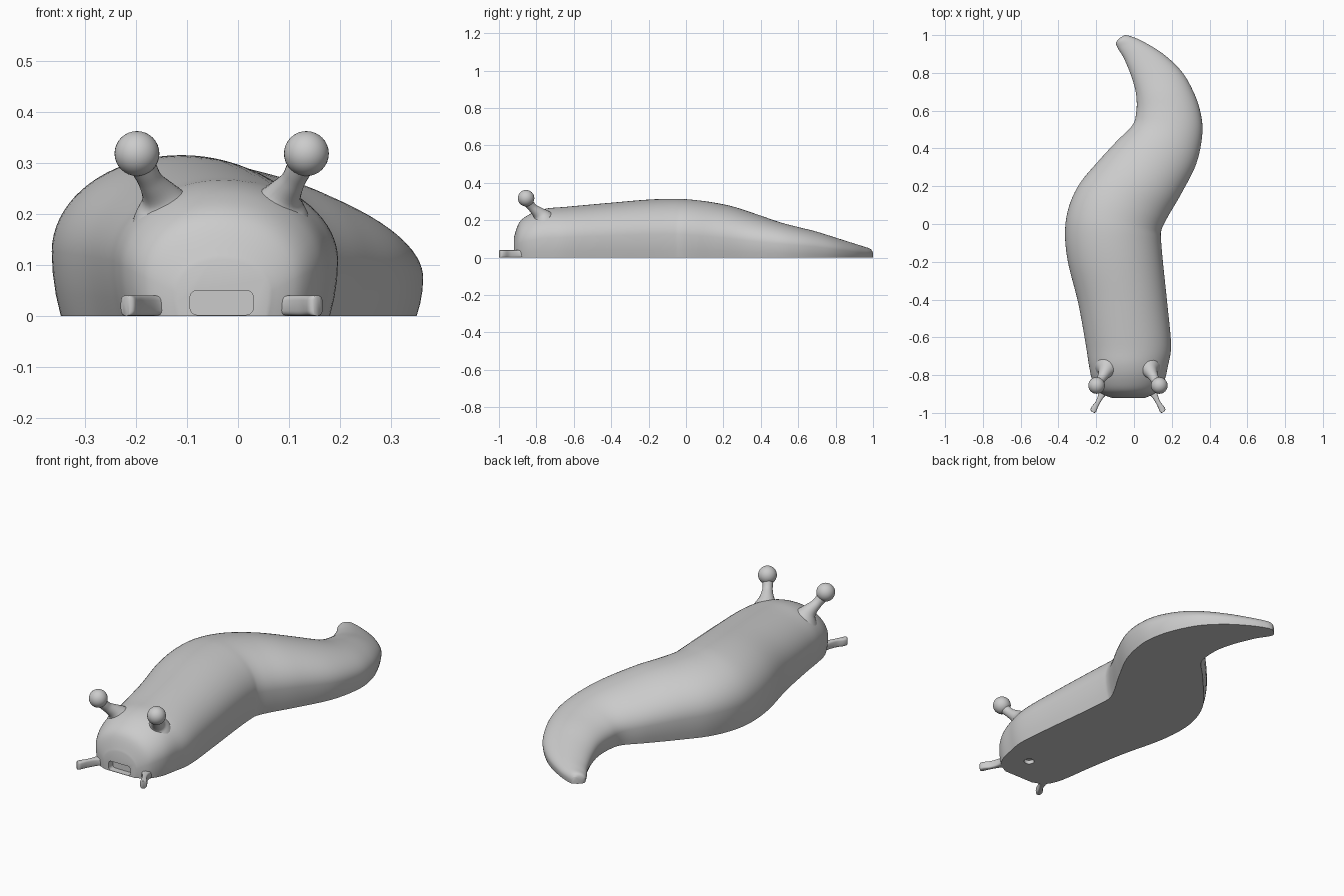
import bpy, bmesh, math
from mathutils import Vector

if "Cube" in bpy.data.objects:
    bpy.data.objects.remove(bpy.data.objects["Cube"])

GREY = (0.6, 0.6, 0.6, 1)
skin = bpy.data.materials.new("grey skin")
skin.use_nodes = True
skin.diffuse_color = GREY
skin.node_tree.nodes["Principled BSDF"].inputs["Base Color"].default_value = GREY
MID = -0.032  # head centre line


def finish(obj, angle=50):
    bpy.ops.object.select_all(action="DESELECT")
    obj.select_set(True)
    bpy.context.view_layer.objects.active = obj
    bpy.ops.object.shade_smooth_by_angle(angle=math.radians(angle))


def make(name, bm):
    bmesh.ops.recalc_face_normals(bm, faces=bm.faces)
    mesh = bpy.data.meshes.new(name)
    bm.to_mesh(mesh)
    bm.free()
    mesh.materials.append(skin)
    obj = bpy.data.objects.new(name, mesh)
    bpy.context.collection.objects.link(obj)
    return obj


def loft(name, rings):
    bm = bmesh.new()
    loops = [[bm.verts.new(p) for p in ring] for ring in rings]
    n = len(loops[0])
    for a, b in zip(loops, loops[1:]):
        for i in range(n):
            j = (i + 1) % n
            bm.faces.new((a[i], a[j], b[j], b[i]))
    bm.faces.new(loops[0])
    bm.faces.new(loops[-1])
    return make(name, bm)


def smooth_rows(rows, steps):
    """Catmull-Rom interpolation of every column."""
    out = []
    for k in range(len(rows) - 1):
        quad = [rows[min(max(k + d, 0), len(rows) - 1)] for d in (-1, 0, 1, 2)]
        for s in range(steps):
            t = s / steps
            out.append([b + t * (c - a + t * (2*a - 5*b + 4*c - d + t * (3*(b - c) + d - a))) / 2
                        for a, b, c, d in zip(*quad)])
    return out + [list(rows[-1])]


# Body stations: left rail x, y, right rail x, y, height
STATIONS = [
    (-.12, -.92, .06, -.92, .11), (-.185, -.89, .12, -.89, .19),
    (-.22, -.83, .16, -.83, .235), (-.238, -.75, .18, -.75, .262),
    (-.255, -.64, .196, -.64, .272), (-.295, -.42, .176, -.42, .292),
    (-.35, -.2, .155, -.22, .31), (-.365, -.04, .143, -.08, .315),
    (-.345, .09, .146, -.03, .31), (-.29, .21, .18, .04, .298),
    (-.2, .32, .25, .16, .275), (-.09, .44, .33, .32, .23),
    (-.01, .52, .362, .48, .19), (.012, .59, .35, .6, .165),
    (.012, .68, .31, .71, .14), (-.01, .77, .25, .81, .11),
    (-.05, .87, .155, .9, .08), (-.085, .93, .05, .965, .06),
    (-.095, .96, -.02, .995, .05), (-.075, .985, -.05, 1, .035),
]


def body_ring(lx, ly, rx, ry, h, n=36):
    left, right = Vector((lx, ly, 0)), Vector((rx, ry, 0))
    mid, half = (left + right) / 2, (right - left) / 2
    low = 0.4 * h
    ring = []
    for i in range(n + 1):  # domed back
        a = math.pi * i / n
        ring.append(mid + half * math.cos(a) + Vector((0, 0, low + (h - low) * math.sin(a))))
    inset = [(u, 1 - 0.07 * u * u) for u in (0.33, 0.67, 1)]
    for side, steps in ((-1, inset), (1, inset[::-1])):  # tucked flanks to a flat sole
        ring += [mid + half * side * w + Vector((0, 0, low * (1 - u))) for u, w in steps]
    return ring


body = loft("body", [body_ring(*row) for row in smooth_rows(STATIONS, 6)])


def cut(target, cutter):
    mod = target.modifiers.new("cut", "BOOLEAN")
    mod.operation = "DIFFERENCE"
    mod.solver = "EXACT"
    mod.object = cutter
    bpy.context.view_layer.objects.active = target
    bpy.ops.object.modifier_apply(modifier=mod.name)
    bpy.data.objects.remove(cutter)


# Mouth slot with rounded corners
def slot_ring(y, r=0.014):
    ring = []
    for i, (sx, sz) in enumerate(((1, 1), (-1, 1), (-1, -1), (1, -1))):
        for k in range(6):
            a = math.radians(90 * i + 18 * k)
            ring.append((MID + sx * (0.062 - r) + r * math.cos(a), y,
                         0.026 + sz * (0.024 - r) + r * math.sin(a)))
    return ring


cut(body, loft("mouth_cutter", [slot_ring(-0.96), slot_ring(-0.885)]))

# Small round pit in the sole
bm = bmesh.new()
bmesh.ops.create_cone(bm, cap_ends=True, segments=24, radius1=0.025, radius2=0.025, depth=0.04)
bmesh.ops.translate(bm, verts=bm.verts, vec=(0.03, -0.77, 0))
cut(body, make("pit_cutter", bm))
finish(body)


def tube(name, rows, n=20, tall=None):
    """Rows of centre and radius; tall gives a fixed half height with upright sections."""
    rows = smooth_rows(rows, 6)
    pts = [Vector(r[:3]) for r in rows]
    rings = []
    for i, row in enumerate(rows):
        d = (pts[min(i + 1, len(pts) - 1)] - pts[max(i - 1, 0)]).normalized()
        side = d.cross(Vector((0, 0, 1)) if tall else Vector((0, 1, 0))).normalized()
        up = side.cross(d)
        ring = []
        for k in range(n):
            c, s = math.cos(math.tau * k / n), math.sin(math.tau * k / n)
            if tall:  # rounded square section
                c, s = (math.copysign(abs(v) ** 0.55, v) for v in (c, s))
            ring.append(pts[i] + side * c * row[3] + up * s * (tall or row[3]))
        rings.append(ring)
    obj = loft(name, rings)
    finish(obj)


for side, tag in ((1, "left"), (-1, "right")):
    # Eye stalk flaring into the head
    tube(tag + "_eye_stalk", [
        (MID + side * x, y, z, r) for x, y, z, r in (
            (.103, -.755, .175, .085), (.112, -.768, .21, .06), (.121, -.785, .235, .037),
            (.138, -.815, .262, .025), (.15, -.835, .285, .025), (.164, -.853, .312, .03))])
    bm = bmesh.new()
    bmesh.ops.create_uvsphere(bm, u_segments=32, v_segments=16, radius=0.044)
    bmesh.ops.translate(bm, verts=bm.verts, vec=(MID + side * 0.166, -0.855, 0.318))
    finish(make(tag + "_eye", bm))

    # Lower feeler reaching forward along the ground
    tube(tag + "_feeler", [
        (MID + side * x, y, .02, r) for x, y, r in (
            (.11, -.84, .055), (.125, -.875, .035), (.14, -.905, .018), (.16, -.945, .012),
            (.178, -.975, .016), (.184, -.99, .015), (.187, -.996, .008))], tall=0.02)
